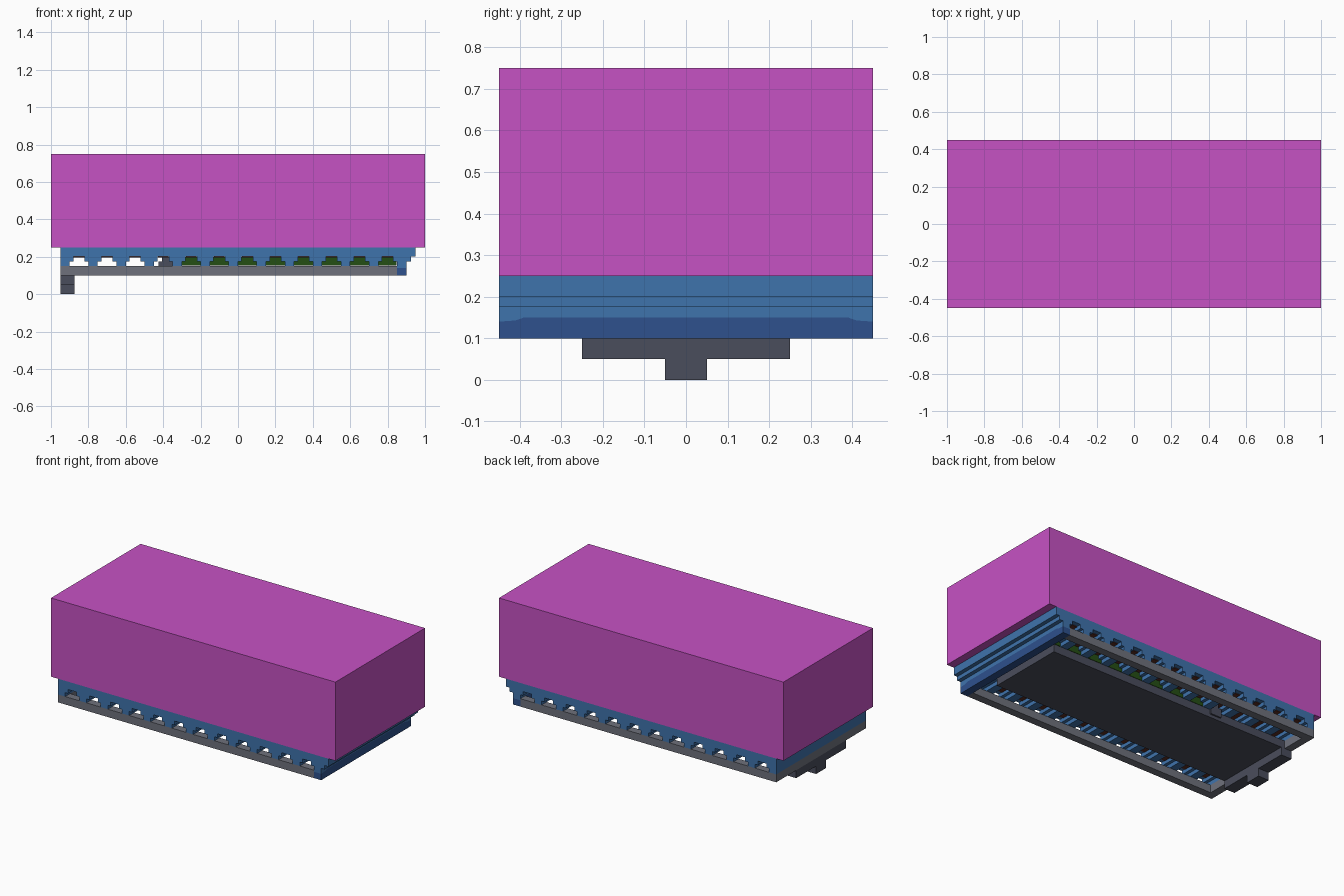
import bpy, bmesh

cube = bpy.data.objects.get("Cube")
if cube:
    bpy.data.objects.remove(cube, do_unlink=True)


def material(name, rgb):
    """Flat material from sRGB 0-255 values."""
    lin = []
    for c in rgb:
        c /= 255
        lin.append(c / 12.92 if c <= 0.04045 else ((c + 0.055) / 1.055) ** 2.4)
    m = bpy.data.materials.new(name)
    m.use_nodes = True
    m.diffuse_color = (*lin, 1)
    m.node_tree.nodes["Principled BSDF"].inputs["Base Color"].default_value = (*lin, 1)
    return m


magenta = material("magenta", (198, 82, 196))
blue = material("mid blue", (63, 115, 172))
navy = material("navy blue", (46, 81, 141))
grey = material("mid grey", (110, 113, 124))
slate = material("dark slate", (74, 77, 92))
green = material("dark green", (36, 78, 20))
brown = material("dark brown", (90, 45, 35))


def prism(name, outline, lo, hi, axis, mat):
    """Extrude a closed outline along x (outline is y,z) or y (outline is x,z)."""
    place = (lambda a, b, t: (t, a, b)) if axis == "x" else (lambda a, b, t: (a, t, b))
    bm = bmesh.new()
    face = bm.faces.new([bm.verts.new(place(a, b, lo)) for a, b in outline])
    side = bmesh.ops.extrude_face_region(bm, geom=[face])["geom"]
    bmesh.ops.translate(bm, verts=[v for v in side if isinstance(v, bmesh.types.BMVert)],
                        vec=place(0, 0, hi - lo))
    bmesh.ops.recalc_face_normals(bm, faces=bm.faces)
    mesh = bpy.data.meshes.new(name)
    bm.to_mesh(mesh)
    bm.free()
    mesh.materials.append(mat)
    ob = bpy.data.objects.new(name, mesh)
    bpy.context.collection.objects.link(ob)
    return ob


def box(name, x, y, z, mat):
    return prism(name, [(x[0], z[0]), (x[1], z[0]), (x[1], z[1]), (x[0], z[1])],
                 y[0], y[1], "y", mat)


# Large upper block
box("upper_block", (-1, 1), (-0.45, 0.45), (0.25, 0.75), magenta)

# Slotted bed: stepped end and twelve stepped cross grooves open at the bottom
slots = [-0.85 + 0.15 * i for i in range(12)]
outline = [(-0.95, 0.25), (-0.95, 0.15)]
for c in slots:
    outline += [(c - 0.05, 0.15), (c - 0.05, 0.175), (c - 0.03, 0.175), (c - 0.03, 0.2),
                (c + 0.03, 0.2), (c + 0.03, 0.175), (c + 0.05, 0.175), (c + 0.05, 0.15)]
outline += [(0.9, 0.15), (0.9, 0.175), (0.925, 0.175), (0.925, 0.2), (0.95, 0.2), (0.95, 0.25)]
prism("slotted_bed", outline, -0.45, 0.45, "y", blue)

# Bars along both sides, with small wedges at the stepped end
for s, side in ((-1, "right"), (1, "left")):
    box(f"{side}_rail", (-0.95, 0.85), sorted((s * 0.4, s * 0.45)), (0.1, 0.15), grey)
    prism(f"{side}_end_wedge",
          [(s * 0.39, 0.15), (s * 0.41, 0.143), (s * 0.45, 0.14), (s * 0.45, 0.15)],
          0.85, 0.9, "x", blue)

# End bars of the lower frame
prism("front_end_bar",
      [(-0.45, 0.1), (0.45, 0.1), (0.45, 0.14), (0.41, 0.143), (0.39, 0.15),
       (-0.39, 0.15), (-0.41, 0.143), (-0.45, 0.14)], 0.85, 0.9, "x", navy)
box("rear_end_bar", (-0.95, -0.9), (-0.4, 0.4), (0.1, 0.15), grey)

# Stepped tab below the rear end
prism("rear_tab",
      [(-0.25, 0.1), (-0.25, 0.05), (-0.05, 0.05), (-0.05, 0),
       (0.05, 0), (0.05, 0.05), (0.25, 0.05), (0.25, 0.1)], -0.95, -0.875, "x", slate)

# Underside plate, its upright stop and the core filling the grooves
box("bottom_plate", (-0.9, 0.8), (-0.25, 0.25), (0.1, 0.15), slate)
prism("plate_stop",
      [(-0.425, 0.12), (-0.35, 0.12), (-0.35, 0.199), (-0.405, 0.199),
       (-0.405, 0.174), (-0.425, 0.174)], -0.26, 0.26, "y", slate)
box("groove_core", (-0.35, 0.848), (-0.25, 0.25), (0.152, 0.199), green)

# Thin strips in the groove ceilings
for c in slots:
    for s in (-1, 1):
        box("groove_strip", (c - 0.029, c + 0.029), sorted((s * 0.1, s * 0.42)),
            (0.196, 0.201), brown)
